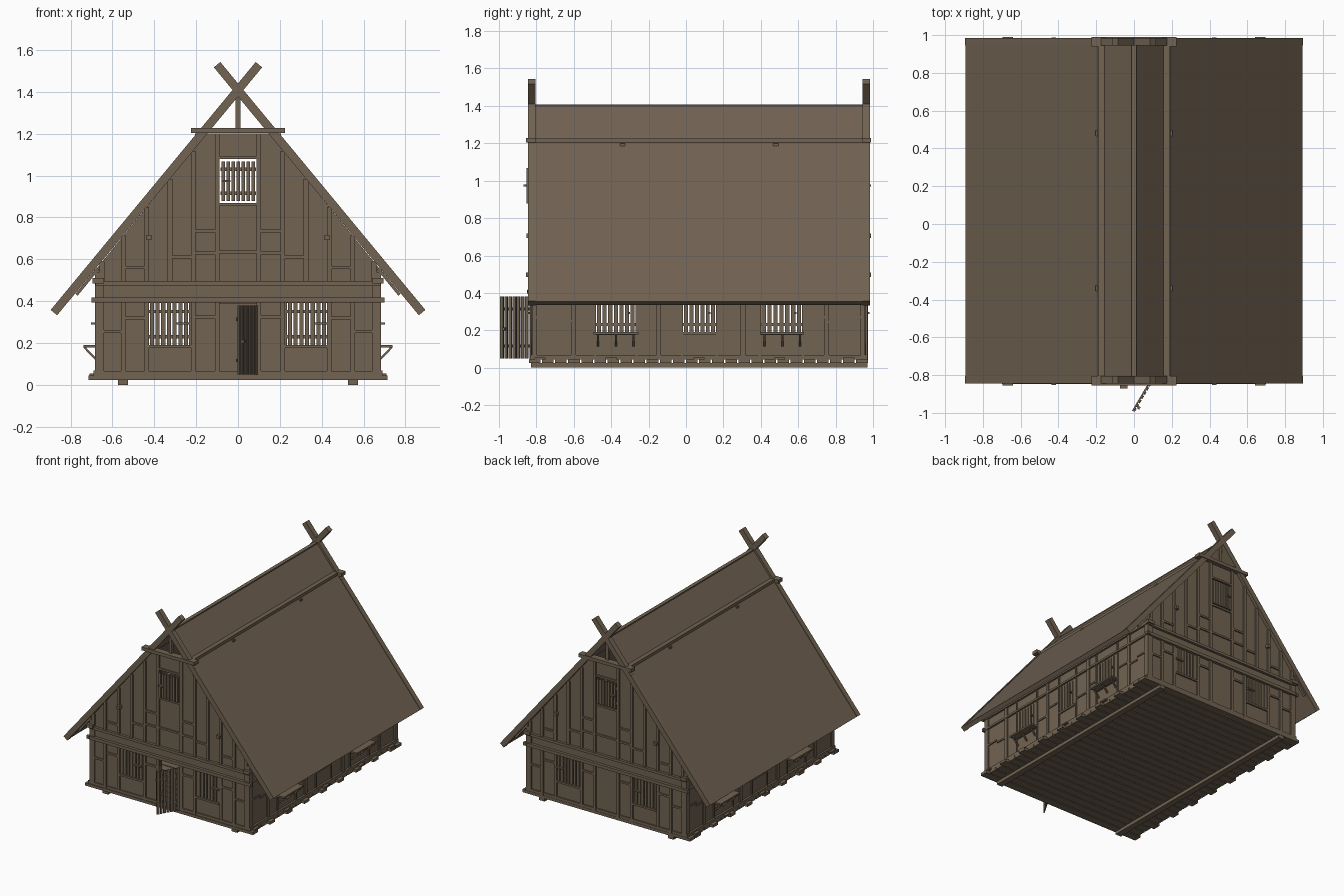
import bpy, bmesh, math
from mathutils import Matrix, Vector

if "Cube" in bpy.data.objects:
    bpy.data.objects.remove(bpy.data.objects["Cube"])


def material(name, rgb):
    m = bpy.data.materials.new(name)
    m.diffuse_color = (*rgb, 1)
    m.use_nodes = True
    m.node_tree.nodes["Principled BSDF"].inputs["Base Color"].default_value = m.diffuse_color
    return m


TIMBER = material("brown timber", (0.165, 0.125, 0.083))
ROOF = material("brown roof boards", (0.165, 0.122, 0.085))


def boxes(name, parts, mat=TIMBER, matrix=None):
    """One object from boxes given as x0, x1, y0, y1, z0, z1."""
    bm = bmesh.new()
    for x0, x1, y0, y1, z0, z1 in parts:
        t = Matrix.Translation(((x0 + x1) / 2, (y0 + y1) / 2, (z0 + z1) / 2))
        s = Matrix.Diagonal((abs(x1 - x0), abs(y1 - y0), abs(z1 - z0), 1))
        bmesh.ops.create_cube(bm, size=1, matrix=t @ s)
    me = bpy.data.meshes.new(name)
    bm.to_mesh(me)
    bm.free()
    me.materials.append(mat)
    ob = bpy.data.objects.new(name, me)
    bpy.context.collection.objects.link(ob)
    if matrix:
        ob.matrix_world = matrix
    return ob


def beam(name, a, b, thick, y0, y1, mat=TIMBER):
    """Sloping bar between two x,z points, spanning y0 to y1."""
    a, b = Vector((a[0], 0, a[1])), Vector((b[0], 0, b[1]))
    d = b - a
    rot = Matrix.Rotation(-math.atan2(d.z, d.x), 4, 'Y')
    return boxes(name, [(0, d.length, y0, y1, -thick / 2, thick / 2)], mat,
                 Matrix.Translation(a) @ rot)


def wall(name, outline, holes, thick, loc, turn):
    """Flat wall with rectangular openings, drawn as a filled curve."""
    cu = bpy.data.curves.new(name, 'CURVE')
    cu.dimensions, cu.fill_mode, cu.extrude = '2D', 'BOTH', thick / 2
    rects = [[(a, c), (b, c), (b, d), (a, d)] for a, b, c, d in holes]
    for pts in [outline] + rects:
        sp = cu.splines.new('POLY')
        sp.points.add(len(pts) - 1)
        for p, q in zip(sp.points, pts):
            p.co = (*q, 0, 1)
        sp.use_cyclic_u = True
    tmp = bpy.data.objects.new(name, cu)
    bpy.context.collection.objects.link(tmp)
    bpy.context.view_layer.update()
    dg = bpy.context.evaluated_depsgraph_get()
    me = bpy.data.meshes.new_from_object(tmp.evaluated_get(dg))
    bpy.data.objects.remove(tmp)
    me.materials.clear()
    me.materials.append(TIMBER)
    ob = bpy.data.objects.new(name, me)
    ob.location, ob.rotation_euler = loc, (math.pi / 2, 0, turn)
    bpy.context.collection.objects.link(ob)


def slats(a, b, z0, z1, n):
    """Vertical slats plus two rails: list of (a0, a1, z0, z1, is_rail)."""
    p = (b - a) / n
    out = [(a + i * p + .14 * p, a + (i + 1) * p - .14 * p, z0, z1, 0) for i in range(n)]
    h = z1 - z0
    return out + [(a, b, z0 + f * h - .008, z0 + f * h + .008, 1) for f in (.2, .8)]


def roof_z(x):
    return 1.409 - 1.209 * abs(x)


# floor: two runners with cross planks
boxes("floor_runners", [(s * .55 - .024, s * .55 + .024, -.83, .97, 0, .024) for s in (-1, 1)])
planks, n = [], 26
for i in range(n):
    y = -.84 + i * 1.82 / n
    w = .715 if i % 3 == 0 or i == n - 1 else .69
    planks.append((-w, w, y, y + 1.82 / n - .008, .024, .045))
boxes("floor_planks", planks)

# gable walls with door and window openings
outline = [(-.672, .045), (.672, .045), (.672, .56), (.15, 1.2), (-.15, 1.2), (-.672, .56)]
windows = [(-.425, -.235, .19, .39), (.235, .425, .19, .39), (-.09, .09, .87, 1.08)]
door = (-.09, .09, .05, .385)
wall("front_wall", outline, windows + [door], .03, (0, -.81, 0), 0)
wall("back_wall", outline, windows, .03, (0, .945, 0), 0)

# side walls
side_windows = [(-.48, -.27, .19, .39), (-.015, .16, .19, .39), (.40, .62, .19, .39)]
side = [(-.82, .045), (.955, .045), (.955, .54), (-.82, .54)]
for s, nm in ((-1, "left"), (1, "right")):
    wall(nm + "_wall", side, side_windows, .025, (s * .662, 0, 0), math.pi / 2)

# timber framing on the gables
for nm, y, o in (("front", -.825, -1), ("back", .96, 1)):
    def strip(a, b, z0, z1, out=.012):
        return (a, b, y, y + o * out, z0, z1)
    f = []
    for s in (-1, 1):
        for x in (.1, .214, .548):
            f.append(strip(s * x - .011, s * x + .011, .045, .40))
        f.append(strip(s * .436 - .011, s * .436 + .011, .045, .40, .008))
        for x in (.1, .214, .325, .436, .548, .65):
            top = min(1.2, roof_z(x + .011) - .02)
            f.append(strip(s * x - .011, s * x + .011, .49, top))
        # short noggings between posts
        for a, b, z in ((.11, .203, .735), (.11, .203, .63), (.11, .203, .325), (.225, .314, .61),
                        (.447, .537, .56), (.559, .65, .255), (.447, .537, .32)):
            f.append(strip(s * a, s * b, z - .007, z + .007, .01))
        f.append(strip(s * .225, s * .425, .176, .19))
        f.append(strip(s * .425 - .012, s * .425 + .012, .693, .717, .028))
        f.append(strip(s * .64, s * .683, .045, .54, .01))
        f.append(strip(s * .64, s * .695, .485, .51, .03))
    f += [strip(-.09, .09, z - .007, z + .007, .01) for z in (.635, .863, 1.087)]
    f += [strip(-.70, .70, .393, .417, .022), strip(-.68, .68, .475, .495, .02),
          strip(-.69, .69, .045, .065, .01), strip(-.225, .225, 1.203, 1.228, .03),
          strip(-.225, .225, 1.203, 1.228, -.02), strip(-.012, .012, 1.22, 1.40, -.02)]
    boxes(nm + "_timber_frame", f)

    # slatted window shutters
    g = []
    for a, b, c, d in windows[:2]:
        for u, v, p, q, r in slats(a, b, c, d, 7):
            g.append((u, v, y - o * .01, y - o * (.004 if r else -.004), p, q))
        g.append((b - .06, b, y, y + o * .02, .288, .298))
    boxes(nm + "_window_slats", g)
    lift = .015 if o < 0 else 0
    g = [(u, v, y + o * lift, y + o * (lift + (.006 if r else .014)), p, q)
         for u, v, p, q, r in slats(-.083, .085, .878, 1.068, 7)]
    g += [(-.075, -.035, y, y + o * (lift + .03), .97, .98)]
    boxes(nm + "_loft_shutter", g)

    # crossed bargeboards
    y0, y1 = (-.845, -.805) if o < 0 else (.945, .985)
    for s, sn in ((-1, "left"), (1, "right")):
        beam(nm + "_" + sn + "_bargeboard", (s * .88, .345), (-s * .1, 1.53), .04, y0, y1)
        beam(nm + "_" + sn + "_eave_brace", (s * .67, .555), (s * .772, .43), .014, y0 + .01, y1 - .01)

# open slatted door, swung outward
sw = Matrix.Translation((.088, -.838, 0)) @ Matrix.Rotation(math.atan2(-.155, -.092), 4, 'Z')
boxes("door", [(u, v, -.008 if r else 0, 0 if r else .008, p, q)
               for u, v, p, q, r in slats(0, .18, .05, .38, 7)]
      + [(.14, .155, .008, .022, .2, .215)], TIMBER, sw)

# side wall framing, slats and shelves
for s, nm in ((-1, "left"), (1, "right")):
    x = s * .674
    f = [(x, x + s * .01, c - .013, c + .013, .045, .54) for c in (-.81, -.602, -.146, .304, .752, .945)]
    for a, b, c, d in side_windows:
        f += [(x, x + s * .008, a - .012, a, .065, .54), (x, x + s * .008, b, b + .012, .065, .54)]
        f += [(x, x + s * .01, a, b, c - .014, c)]
    f += [(x, x + s * .008, a, b, z - .006, z + .006) for a, b, z in
          ((-.8, -.71, .27), (-.7, -.61, .25), (-.245, -.16, .225), (-.13, -.04, .28), (.175, .29, .225),
           (.32, .385, .27), (.635, .74, .27), (.765, .845, .245), (.845, .94, .27))]
    f += [(x, x + s * .016, -.835, .97, .045, .068), (x, x + s * .014, -.85, .985, .40, .415),
          (s * .645, s * .69, -.85, .985, .485, .508)]
    f += [(s * .67, s * .71, c - .03, c + .03, .045, .055) for c in (-.78, -.4, .07, .5, .87)]
    boxes(nm + "_timber_frame", f)
    g = []
    for (a, b, c, d), k in zip(side_windows, (7, 6, 7)):
        for u, v, p, q, r in slats(a, b, c, d, k):
            g.append((x - s * .01, x - s * (.004 if r else -.004), u, v, p, q))
        g.append((x, x + s * .028, b - .04, b - .03, .288, .298))
    boxes(nm + "_window_slats", g)
    boxes(nm + "_window_shelves", [(x, s * .738, a, b, .178, .19) for a, b in ((-.495, -.255), (.395, .63))])
    for c in (-.47, -.375, -.28, .42, .515, .61):
        beam(nm + "_shelf_bracket", (s * .676, .118), (s * .735, .18), .01, c - .005, c + .005)

    # roof slope: long lower panel, recessed upper panel, batten between
    def slope(x0, x1, drop):
        return (s * x0, roof_z(x0) - drop), (s * x1, roof_z(x1) - drop)
    beam(nm + "_lower_roof", *slope(.88, .16, 0), .032, -.81, .95, ROOF)
    beam(nm + "_upper_roof", *slope(.17, .0, .012), .024, -.81, .95, ROOF)
    boxes(nm + "_roof_batten", [(s * .147, s * .19, -.84, .98, 1.2, 1.226)]
          + [(s * .185, s * .205, c - .014, c + .014, 1.182, 1.2) for c in (-.34, .48)]
          + [(s * .195, s * .22, c - .012, c + .012, 1.155, 1.175) for c in (-.83, .965)])
boxes("ridge_beam", [(-.014, .014, -.83, .97, 1.38, 1.408)])
